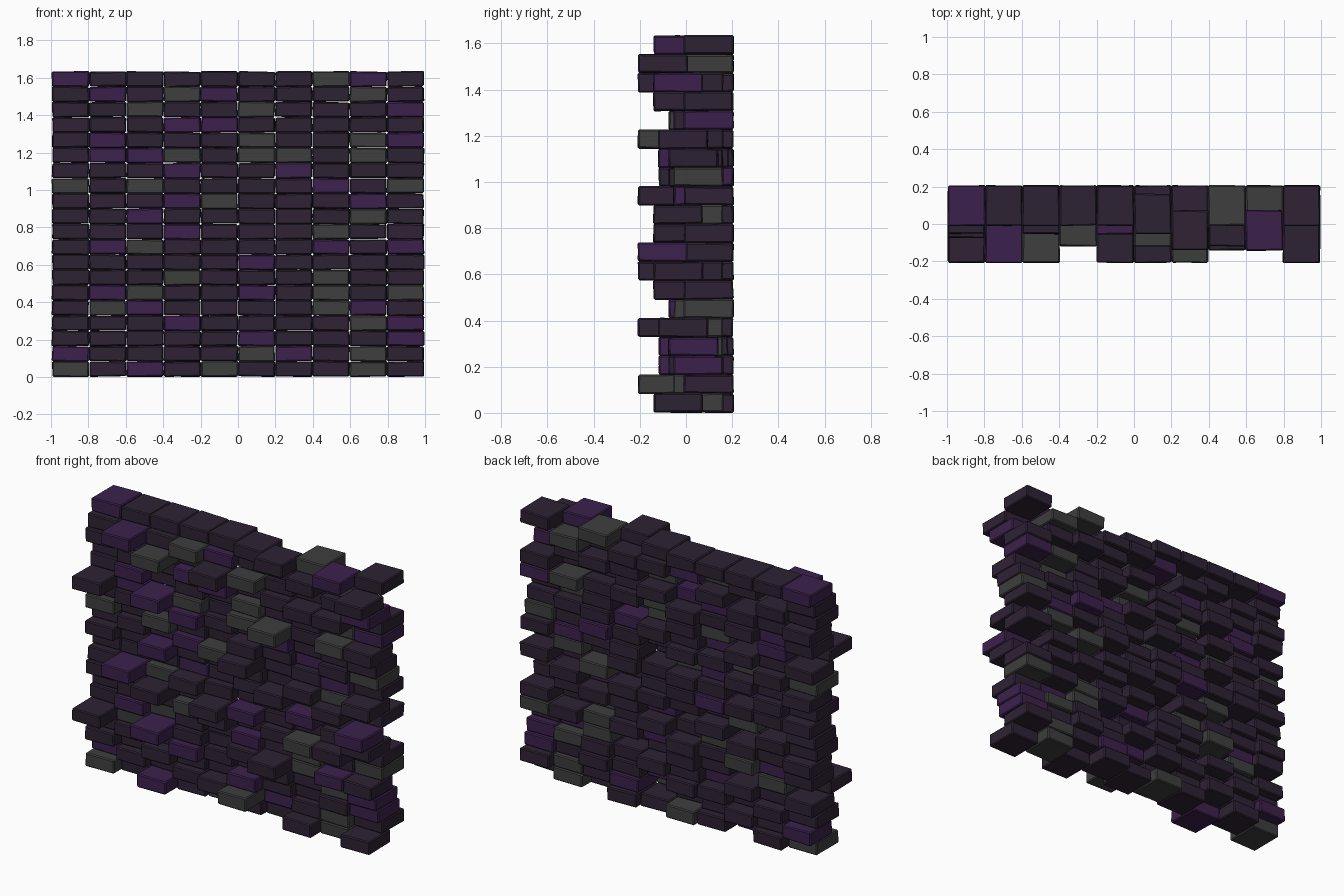
import bpy, bmesh, random
from mathutils import Vector

if "Cube" in bpy.data.objects:
    bpy.data.objects.remove(bpy.data.objects["Cube"])

random.seed(4)
COLS, ROWS = 10, 20
PITCH_X, PITCH_Z = 0.199, 0.0816
SIZE = Vector((0.197, 0.214, 0.081))

# How far each brick is pushed forward (0 = flush with the back, 9 = furthest), top row first.
# The ten-row pattern is stacked twice.
PUSH = ["0000026060", "2925200509", "3190951026", "0213503660", "1302031200",
        "9293059255", "1305203123", "3041052032", "0203591220", "3061020626"]
PUSH[8] = "0203591220"

# Brick colours, top row first: d dark, p purple, g grey
TINT = ["pddddddgpd", "dpdgpdddgd", "ddgddgdddp", "dddppddddd", "dpdddgddgp",
        "dppgdggdgd", "dddpddpddd", "gdgddddpdg", "dddpgdddpd", "ddpdddddgd",
        "dddpdddgdd", "dpgddddpdp", "dddddpdddd", "dddgdddgdd", "dpgddpdgdg",
        "dgpddddgpd", "dddpddddgp", "dddddpdddp", "pddddgpdgd", "gdpdgdddgd"]

COLOURS = {"d": ("dark_bricks", (0.027, 0.016, 0.034, 1)),
           "p": ("purple_bricks", (0.044, 0.015, 0.072, 1)),
           "g": ("grey_bricks", (0.046, 0.048, 0.046, 1))}


def add_brick(bm, centre):
    """One slightly uneven brick with chipped (bevelled) edges."""
    verts = bmesh.ops.create_cube(bm, size=1)["verts"]
    for v in verts:
        jitter = Vector([random.uniform(-0.003, 0.003) for _ in range(3)])
        v.co = centre + v.co * SIZE + jitter
    edges = list({e for v in verts for e in v.link_edges})
    bmesh.ops.bevel(bm, geom=edges, offset=0.006, segments=1,
                    affect='EDGES', profile=0.5)


# Sort the bricks into one mesh per colour
meshes = {key: bmesh.new() for key in COLOURS}
for row in range(ROWS):
    z = (ROWS - 1 - row + 0.5) * PITCH_Z + 0.002
    for col in range(COLS):
        x = (col - (COLS - 1) / 2) * PITCH_X
        front = -0.009 - 0.022 * int(PUSH[row % 10][col])
        add_brick(meshes[TINT[row][col]], Vector((x, front + SIZE.y / 2, z)))

# Wall objects
for key, (name, colour) in COLOURS.items():
    mesh = bpy.data.meshes.new(name)
    meshes[key].to_mesh(mesh)
    meshes[key].free()
    mat = bpy.data.materials.new(name)
    mat.diffuse_color = colour
    mat.use_nodes = True
    mat.node_tree.nodes["Principled BSDF"].inputs["Base Color"].default_value = mat.diffuse_color
    mesh.materials.append(mat)
    bpy.context.collection.objects.link(bpy.data.objects.new(name, mesh))
